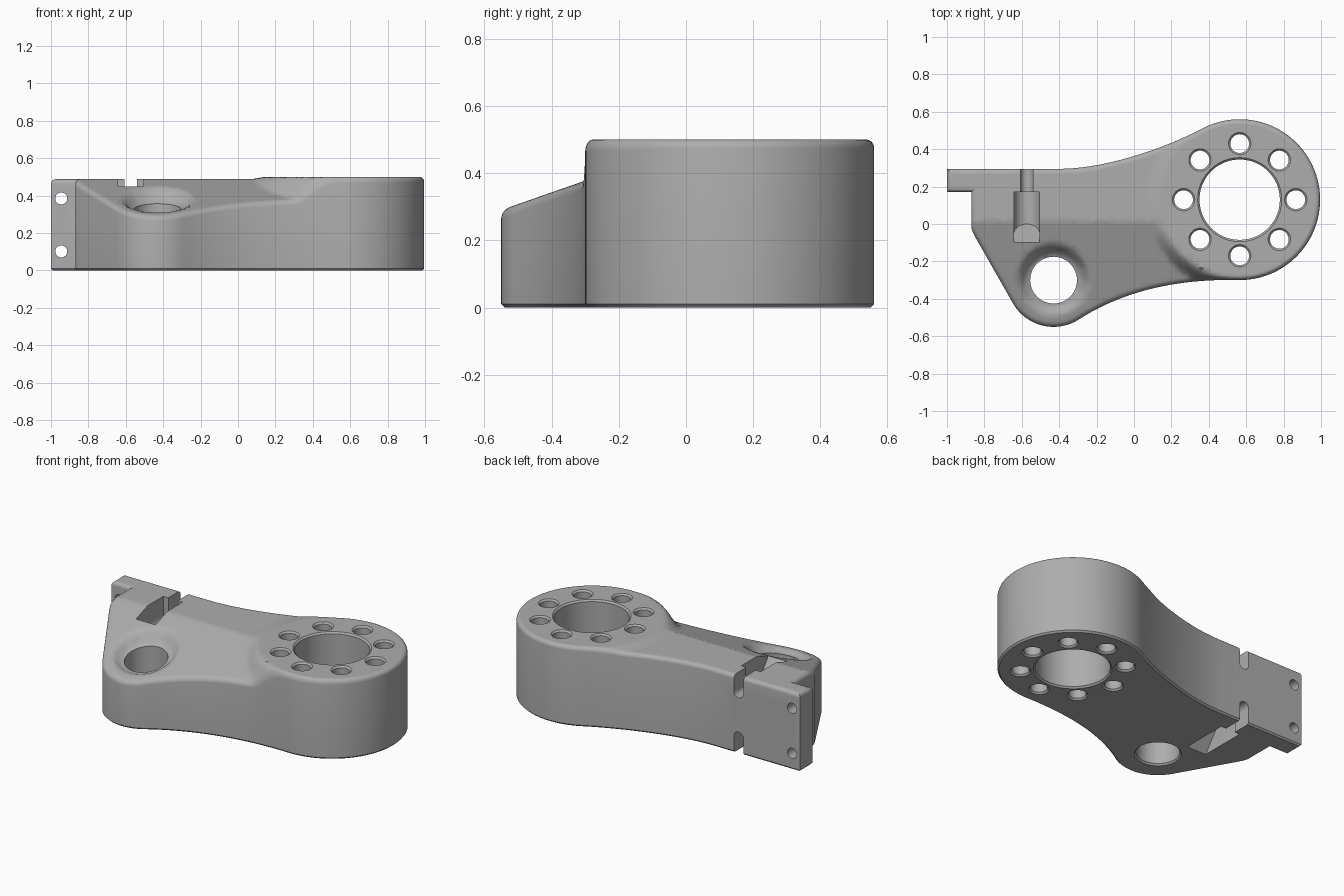
import bpy, bmesh, math
from mathutils import Vector

cube = bpy.data.objects.get("Cube")
if cube:
    bpy.data.objects.remove(cube, do_unlink=True)

metal = bpy.data.materials.new("machined_grey")
metal.use_nodes = True
GREY = (0.42, 0.42, 0.42, 1)
metal.diffuse_color = GREY
metal.node_tree.nodes["Principled BSDF"].inputs["Base Color"].default_value = GREY

RING, RING_R = Vector((0.565, 0.13)), 0.43
LUG, LUG_R = Vector((-0.43, -0.30)), 0.25
FLAT, FILLET, CHAMFER = 0.488, 0.025, 0.01


def arc(c, r, a0, a1, n):
    angles = [math.radians(a0 + (a1 - a0) * i / n) for i in range(n + 1)]
    return [c + Vector((math.cos(a), math.sin(a))) * r for a in angles]


def bezier(p0, p1, p2, p3, n):
    p0, p1, p2, p3 = map(Vector, (p0, p1, p2, p3))
    out = []
    for i in range(1, n):
        t = i / n
        s = 1 - t
        out.append(p0 * s**3 + p1 * 3 * s * s * t + p2 * 3 * s * t * t + p3 * t**3)
    return out


def outline():
    ring = arc(RING, RING_R, 118, -90, 60)
    lug = arc(LUG, LUG_R, -57, -150, 24)
    pts = ring + bezier(ring[-1], (0.2, -0.29), (-0.084, -0.374), lug[0], 24) + lug
    start, corner, end = (-0.84, -0.085), (-0.87, -0.032), (-0.87, 0.02)
    pts += [Vector(start)] + bezier(start, corner, corner, end, 6) + [Vector(end)]
    # mounting tab corners, then the straight back edge
    pts += [Vector(p) for p in ((-0.87, 0.17), (-1, 0.17), (-1, 0.295), (-0.4, 0.295))]
    return pts + bezier(pts[-1], (-0.15, 0.295), (0.169, 0.407), ring[0], 24)


def inset(pts, d):
    out = []
    for i, p in enumerate(pts):
        e1 = (p - pts[i - 1]).normalized()
        e2 = (pts[(i + 1) % len(pts)] - p).normalized()
        n1, n2 = Vector((e1.y, -e1.x)), Vector((e2.y, -e2.x))
        out.append(p + (n1 + n2) * (d / (1 + n1.dot(n2))))
    return out


def smooth(a, b, v):
    t = min(1, max(0, (v - a) / (b - a)))
    return t * t * (3 - 2 * t)


def top_height(x, y):
    p = Vector((x, y))
    z = min(FLAT, 0.29 + 0.35 * (y + 0.55))
    # shallow seat round the lug hole
    seat = min(z, 0.328 + 0.22 * (y + 0.3))
    z += (seat - z) * (1 - smooth(0.13, 0.2, (p - LUG).length))
    # raised boss with a blended foot
    return z + (0.5 - z) * (1 - smooth(0.415, 0.505, (p - RING).length))


def finish(name, bm):
    bmesh.ops.recalc_face_normals(bm, faces=bm.faces[:])
    mesh = bpy.data.meshes.new(name)
    bm.to_mesh(mesh)
    bm.free()
    mesh.materials.append(metal)
    ob = bpy.data.objects.new(name, mesh)
    bpy.context.collection.objects.link(ob)
    return ob


def bridge(bm, a, b):
    for i in range(len(a)):
        bm.faces.new((a[i - 1], a[i], b[i], b[i - 1]))


def sheet_faces(bm):
    # the still-flat top sheet is the only geometry wholly at full height
    return [f for f in bm.faces if all(v.co.z > 0.4995 for v in f.verts)]


def make_body():
    bm = bmesh.new()
    base = outline()
    loops = [[bm.verts.new((p.x, p.y, 0)) for p in inset(base, CHAMFER)],
             [bm.verts.new((p.x, p.y, CHAMFER)) for p in base]]
    steps = 5
    for k in range(steps + 1):
        a = math.pi / 2 * k / steps
        pts = inset(base, FILLET * (1 - math.cos(a)))
        drop = FILLET * (1 - math.sin(a))
        loops.append([bm.verts.new((p.x, p.y, top_height(p.x, p.y) - drop)) for p in pts])
    for a, b in zip(loops, loops[1:]):
        bridge(bm, a, b)
    bm.faces.new(loops[0])
    # gridded top sheet shaped by the height rule
    rim = loops[-1]
    for v in rim:
        v.co.z = 0.5
    edges = [bm.edges.get((rim[i - 1], rim[i])) for i in range(len(rim))]
    bmesh.ops.triangle_fill(bm, use_beauty=True, edges=edges, normal=(0, 0, 1))
    step = 0.025
    for axis, lo, count in ((0, -1, 80), (1, -0.56, 45)):
        for i in range(1, count):
            co, no = Vector((0, 0, 0)), Vector((0, 0, 0))
            co[axis], no[axis] = lo + step * i + 0.0013, 1
            faces = sheet_faces(bm)
            geom = {v for f in faces for v in f.verts} | {e for f in faces for e in f.edges}
            bmesh.ops.bisect_plane(bm, geom=list(geom) + faces, dist=1e-5,
                                   plane_co=co, plane_no=no)
    for v in {v for f in sheet_faces(bm) for v in f.verts}:
        v.co.z = top_height(v.co.x, v.co.y)
    bmesh.ops.triangulate(bm, faces=bm.faces[:])
    return finish("bracket_body", bm)


def lathe_cutter(c, profile, n=48):
    bm = bmesh.new()
    loops = [[bm.verts.new((p.x, p.y, z)) for p in arc(c, r, 0, 360 - 360 / n, n - 1)]
             for r, z in profile]
    for a, b in zip(loops, loops[1:]):
        bridge(bm, a, b)
    bm.faces.new(loops[0])
    bm.faces.new(loops[-1])
    return finish("hole_cutter", bm)


def hole(c, r, top_chamfer=True):
    e = CHAMFER + 0.02
    top = [(r, 0.5 - CHAMFER), (r + e, 0.52)] if top_chamfer else [(r, 0.6)]
    return lathe_cutter(c, [(r + e, -0.02), (r, CHAMFER)] + top)


def slot_cutter(r, back, front, lean, flip):
    # round-bottomed channel along y, with a leaning front end
    x0, zc = -0.573, 0.385
    prof = [Vector((x0 + r, 0.6))] + arc(Vector((x0, zc)), r, 0, -180, 20)
    prof.append(Vector((x0 - r, 0.6)))
    bm = bmesh.new()
    loops = []
    for y, k in ((back, 0), (front, lean)):
        loops.append([bm.verts.new((p.x, y - k * (p.y - zc + r),
                                    FLAT - p.y if flip else p.y)) for p in prof])
    bridge(bm, *loops)
    for loop in loops:
        bm.faces.new(loop)
    return finish("slot_cutter", bm)


body = make_body()

# main bore, bolt circle and lug hole
cutters = [hole(RING, 0.215), hole(LUG, 0.125, False)]
cutters += [hole(c, 0.05) for c in arc(RING, 0.30, 0, 315, 7)]

# tab screw holes
for z in (0.102, 0.385):
    bore = lathe_cutter(Vector((0, 0)), [(0.032, -0.1), (0.032, 0.1)], 32)
    bore.rotation_euler.x = math.pi / 2
    bore.location = (-0.945, 0.235, z)
    cutters.append(bore)

# bolt slots and nut pockets, above and below
for flip in (False, True):
    cutters.append(slot_cutter(0.033, 0.4, 0.1, 0, flip))
    cutters.append(slot_cutter(0.068, 0.172, 0.0, 0.75, flip))

for c in cutters:
    c.hide_render = True
    mod = body.modifiers.new("cut", "BOOLEAN")
    mod.operation, mod.solver, mod.object = "DIFFERENCE", "EXACT", c

bpy.ops.object.select_all(action="DESELECT")
bpy.context.view_layer.objects.active = body
body.select_set(True)
bpy.context.view_layer.update()
for mod in list(body.modifiers):
    bpy.ops.object.modifier_apply(modifier=mod.name)
for c in cutters:
    bpy.data.objects.remove(c, do_unlink=True)
bpy.ops.object.shade_smooth_by_angle(angle=math.radians(32))
